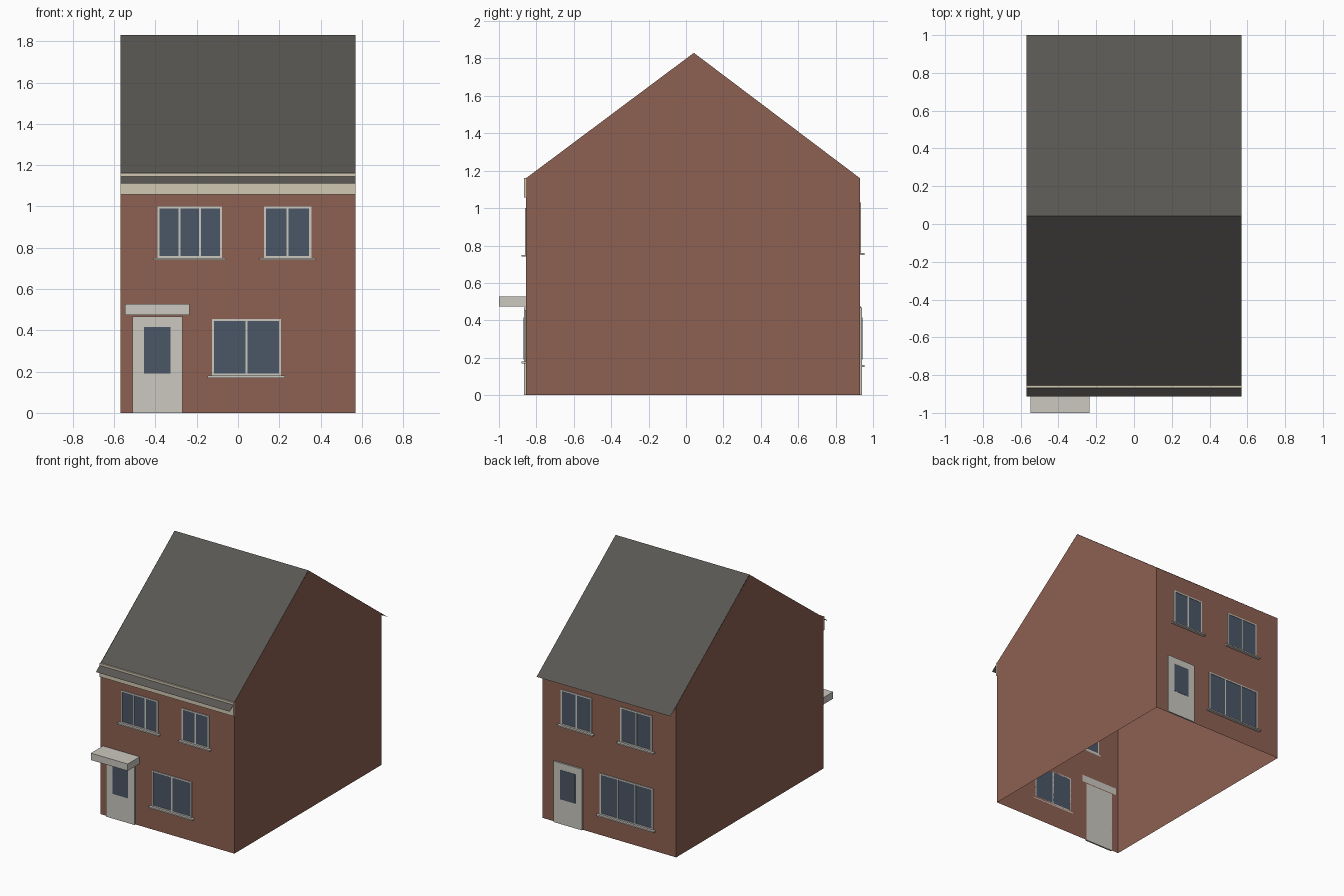
import bpy, bmesh

if "Cube" in bpy.data.objects:
    bpy.data.objects.remove(bpy.data.objects["Cube"])

def material(name, rgb):
    m = bpy.data.materials.new(name)
    m.diffuse_color = (*rgb, 1)
    m.use_nodes = True
    m.node_tree.nodes["Principled BSDF"].inputs["Base Color"].default_value = m.diffuse_color
    return m

BRICK = material("brick", (0.27, 0.12, 0.085))
SLATE = material("slate", (0.1, 0.094, 0.085))
CREAM = material("cream", (0.64, 0.58, 0.45))
TRIM = material("trim", (0.6, 0.58, 0.53))
GLASS = material("glass", (0.07, 0.095, 0.135))

W = 0.568                            # half width
FRONT, BACK = -0.855, 0.93           # wall planes
RIDGE_Y, RIDGE_Z, EAVE_Z = 0.042, 1.83, 1.16

def finish(name, bm, mat):
    bmesh.ops.recalc_face_normals(bm, faces=bm.faces)
    mesh = bpy.data.meshes.new(name)
    bm.to_mesh(mesh)
    bm.free()
    mesh.materials.append(mat)
    obj = bpy.data.objects.new(name, mesh)
    bpy.context.collection.objects.link(obj)

def boxes(name, mat, spans):
    """One object from boxes given as ((x0, x1), (y0, y1), (z0, z1))."""
    bm = bmesh.new()
    for span in spans:
        for v in bmesh.ops.create_cube(bm, size=1)["verts"]:
            v.co = [a + (b - a) * (c + 0.5) for (a, b), c in zip(span, v.co)]
    finish(name, bm, mat)

def extrude_profile(name, mat, profile, caps, closed=False):
    """Sweep a (y, z) profile across the house width as thin sheets."""
    bm = bmesh.new()
    rows = [[bm.verts.new((x, y, z)) for y, z in profile] for x in (-W, W)]
    n = len(profile)
    for i in range(n if closed else n - 1):
        j = (i + 1) % n
        bm.faces.new((rows[0][i], rows[0][j], rows[1][j], rows[1][i]))
    if caps:
        for row in rows:
            bm.faces.new(row)
    finish(name, bm, mat)

def depth(side, inner, outer):
    """Y span measured outward from the front (-1) or back (1) wall."""
    wall = FRONT if side < 0 else BACK
    return tuple(sorted((wall + side * inner, wall + side * outer)))

def window(name, side, x0, x1, z0, z1, panes):
    t = 0.01
    y = depth(side, 0, 0.006)
    bars = [((x0, x1), y, (z0, z0 + t)), ((x0, x1), y, (z1 - t, z1))]
    step = (x1 - x0 - t) / panes
    for i in range(panes + 1):
        x = x0 + i * step
        bars.append(((x, x + t), y, (z0 + t, z1 - t)))
    boxes(name + "_frame", TRIM, bars)
    boxes(name + "_glass", GLASS,
          [((x0 + t, x1 - t), depth(side, 0, 0.003), (z0 + t, z1 - t))])
    boxes(name + "_sill", TRIM,
          [((x0 - 0.02, x1 + 0.02), depth(side, 0, 0.024), (z0 - 0.01, z0))])

def door(name, side, x0, x1):
    boxes(name, TRIM, [((x0, x1), depth(side, 0, 0.012), (0, 0.468))])
    boxes(name + "_glass", GLASS,
          [((x0 + 0.056, x1 - 0.056), depth(side, 0.01, 0.014), (0.19, 0.415))])

# Walls with gables, open underneath and under the roof
bm = bmesh.new()
rows = [[bm.verts.new((x, y, z)) for y, z in
         ((FRONT, 0), (FRONT, EAVE_Z), (RIDGE_Y, RIDGE_Z), (BACK, EAVE_Z), (BACK, 0))]
        for x in (-W, W)]
for row in rows:
    bm.faces.new(row)
for i, j in ((0, 1), (3, 4)):
    bm.faces.new((rows[0][i], rows[0][j], rows[1][j], rows[1][i]))
finish("walls", bm, BRICK)

# Roof sheets continuing past the walls, and the front fascia
slope = (RIDGE_Z - EAVE_Z) / (BACK - RIDGE_Y)
extrude_profile("roof", SLATE,
                [(y, RIDGE_Z + 0.001 - slope * abs(y - RIDGE_Y))
                 for y in (-0.912, RIDGE_Y, 1.0)], caps=False)
boxes("front_fascia", CREAM, [((-W, W), depth(-1, 0, 0.012), (1.058, 1.162))])

# Front openings and door canopy
window("front_upper_left_window", -1, -0.39, -0.078, 0.75, 1.0, 3)
window("front_upper_right_window", -1, 0.125, 0.355, 0.75, 1.0, 2)
window("front_lower_window", -1, -0.127, 0.208, 0.18, 0.455, 2)
door("front_door", -1, -0.512, -0.27)
boxes("door_canopy", TRIM, [((-0.548, -0.236), (-1.0, FRONT), (0.475, 0.528))])

# Back openings
window("back_upper_left_window", 1, 0.145, 0.408, 0.76, 1.03, 2)
window("back_upper_right_window", 1, -0.366, -0.096, 0.76, 1.03, 2)
window("back_lower_window", 1, -0.374, 0.077, 0.16, 0.475, 3)
door("back_door", 1, 0.224, 0.466)
